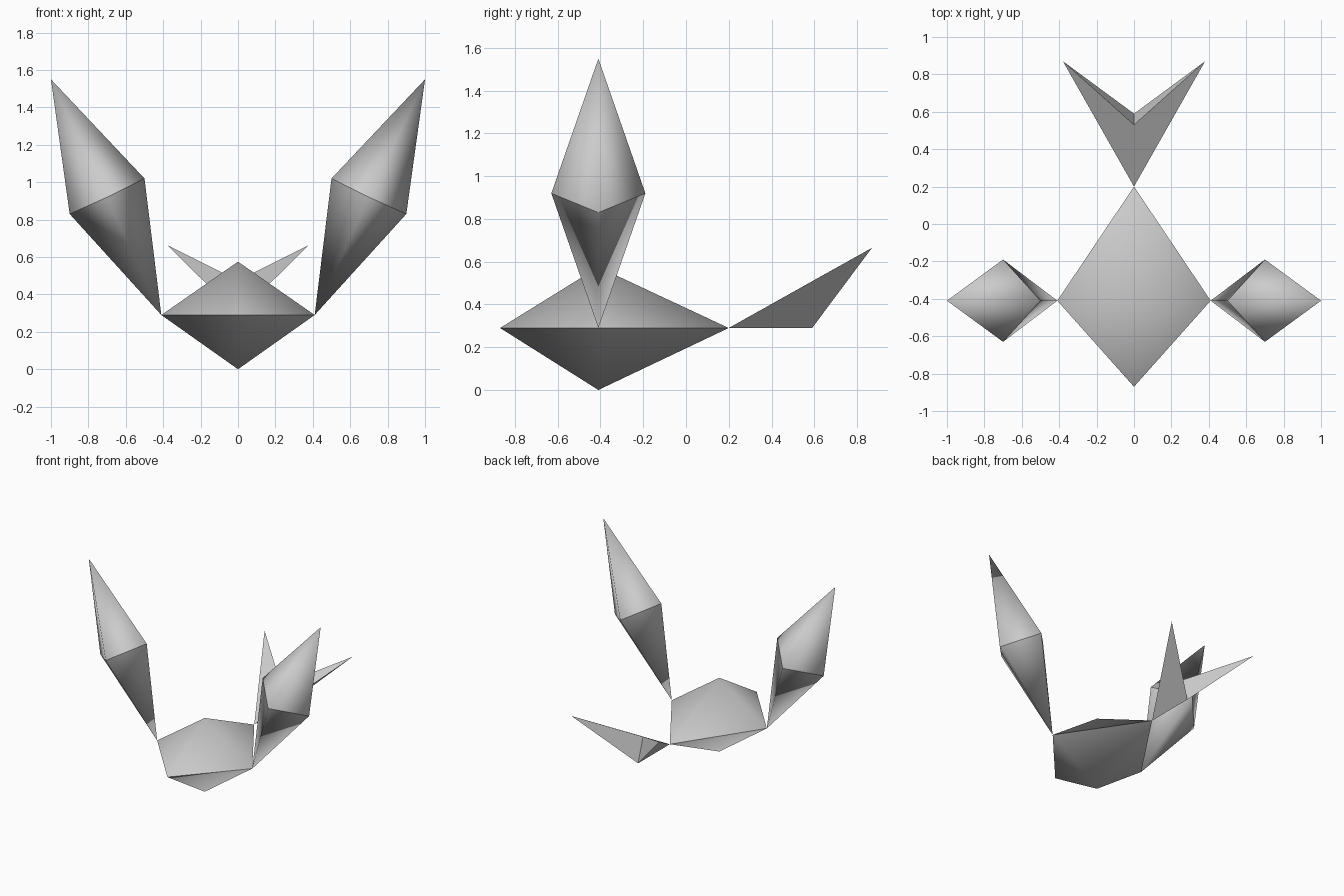
import bpy
import bmesh

cube = bpy.data.objects.get("Cube")
if cube:
    bpy.data.objects.remove(cube, do_unlink=True)

# Single grey material
grey = bpy.data.materials.new("light_grey")
grey.use_nodes = True
colour = (0.6, 0.6, 0.6, 1.0)
grey.diffuse_color = colour
grey.node_tree.nodes["Principled BSDF"].inputs["Base Color"].default_value = colour


def finish(name, bm):
    bmesh.ops.recalc_face_normals(bm, faces=bm.faces[:])
    mesh = bpy.data.meshes.new(name)
    bm.to_mesh(mesh)
    bm.free()
    mesh.materials.append(grey)
    obj = bpy.data.objects.new(name, mesh)
    bpy.context.collection.objects.link(obj)
    return obj


def bipyramid(name, bottom, top, ring):
    """Two smooth pyramids joined along a sharp ring."""
    bm = bmesh.new()
    low, high = bm.verts.new(bottom), bm.verts.new(top)
    verts = [bm.verts.new(p) for p in ring]
    for a, b in zip(verts, verts[1:] + verts[:1]):
        bm.faces.new((a, b, high))
        bm.faces.new((b, a, low))
        bm.edges.get((a, b)).smooth = False
    for face in bm.faces:
        face.smooth = True
    return finish(name, bm)


# Body: diamond plan, longer towards the back
bipyramid("body", (0, -0.41, 0), (0, -0.41, 0.575),
          [(0.41, -0.41, 0.29), (0, 0.2, 0.29),
           (-0.41, -0.41, 0.29), (0, -0.87, 0.29)])

# Wings: slender leaning bipyramids, mirrored across x
for side, label in ((1, "left"), (-1, "right")):
    bipyramid(label + "_wing", (side * 0.41, -0.41, 0.29), (side * 1.0, -0.41, 1.55),
              [(side * 0.9, -0.41, 0.83), (side * 0.7, -0.19, 0.92),
               (side * 0.5, -0.41, 1.02), (side * 0.7, -0.63, 0.92)])

# Tail: forked, flat-faced wedge rising to two tips
bm = bmesh.new()
root = bm.verts.new((0, 0.2, 0.29))
notch = bm.verts.new((0, 0.53, 0.475))
keel = bm.verts.new((0, 0.59, 0.29))
for side in (1, -1):
    tip = bm.verts.new((side * 0.38, 0.87, 0.665))
    bm.faces.new((root, tip, notch))
    bm.faces.new((notch, tip, keel))
    bm.faces.new((keel, tip, root))
finish("tail", bm)
